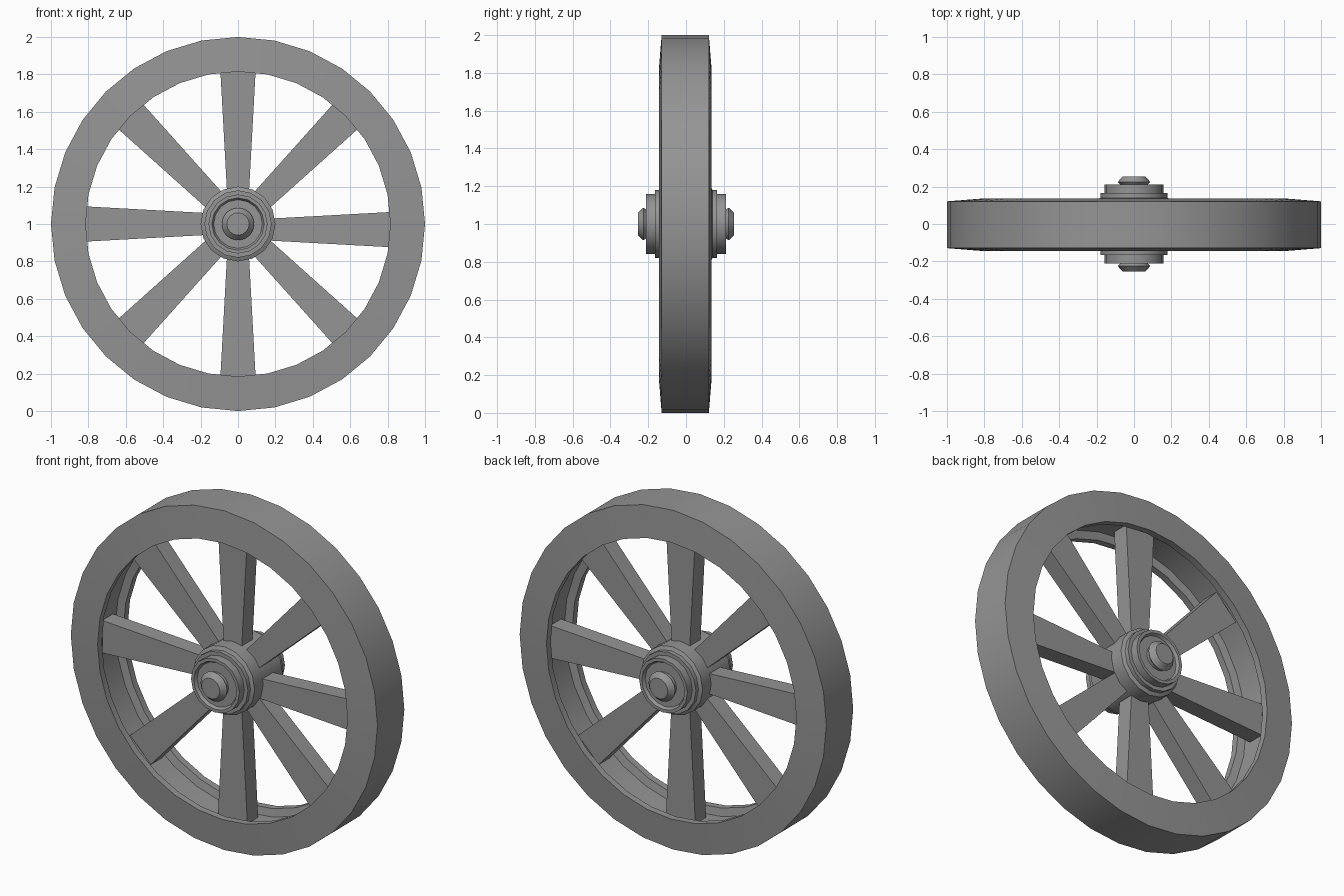
import bpy, bmesh, math
from mathutils import Matrix, Vector

cube = bpy.data.objects.get("Cube")
if cube:
    bpy.data.objects.remove(cube)

gray = bpy.data.materials.new("plain gray")
gray.use_nodes = True
color = (0.3, 0.3, 0.3, 1)
gray.diffuse_color = color
gray.node_tree.nodes["Principled BSDF"].inputs["Base Color"].default_value = color
CENTER = Vector((0, 0, 1))


def finish(name, bm, smooth=True):
    bmesh.ops.recalc_face_normals(bm, faces=bm.faces)
    mesh = bpy.data.meshes.new(name)
    bm.to_mesh(mesh)
    bm.free()
    mesh.materials.append(gray)
    obj = bpy.data.objects.new(name, mesh)
    obj.location = CENTER
    bpy.context.collection.objects.link(obj)
    if smooth:
        bpy.ops.object.select_all(action="DESELECT")
        obj.select_set(True)
        bpy.context.view_layer.objects.active = obj
        bpy.ops.object.shade_smooth_by_angle(angle=math.radians(30))
    return obj


def lathe(name, profile, sides, closed=False):
    """Turn a (radius, y) profile around the axle."""
    bm = bmesh.new()
    rings = []
    for r, y in profile:
        rings.append([bm.verts.new((r * math.sin(2 * math.pi * i / sides), y,
                                    r * math.cos(2 * math.pi * i / sides)))
                      for i in range(sides)])
    pairs = list(zip(rings, rings[1:]))
    if closed:
        pairs.append((rings[-1], rings[0]))
    for a, b in pairs:
        for i in range(sides):
            j = (i + 1) % sides
            bm.faces.new((a[i], a[j], b[j], b[i]))
    if not closed:
        bm.faces.new(rings[0])
        bm.faces.new(rings[-1])
    return finish(name, bm)


def mirrored(half):
    """Complete a profile that runs from the front to the middle."""
    return half + [(r, -y) for r, y in reversed(half)]


# Rim with tapered side faces and a channel on the inside
rim = lathe("rim", mirrored([(1.0, -0.125), (0.815, -0.14), (0.815, -0.10), (0.86, -0.09)]),
            32, closed=True)
rim.location.y = -0.004

# Stepped hub with recessed ends
lathe("hub", mirrored([(0.13, -0.195), (0.14, -0.212), (0.158, -0.212), (0.158, -0.165),
                       (0.18, -0.165), (0.18, -0.14), (0.2, -0.13), (0.2, -0.08)]), 16)

# Axle with chamfered caps
lathe("axle", mirrored([(0.06, -0.255), (0.087, -0.225), (0.075, -0.212), (0.075, -0.18)]), 16)

# Eight tapered spokes
for n in range(8):
    bm = bmesh.new()
    bmesh.ops.create_cube(bm, size=1)
    for v in bm.verts:
        outer = v.co.z > 0
        v.co = Vector((math.copysign(0.096 if outer else 0.056, v.co.x),
                       math.copysign(0.05, v.co.y),
                       0.85 if outer else 0.12))
    bm.transform(Matrix.Rotation(n * math.pi / 4, 4, "Y"))
    spoke = finish(f"spoke_{n + 1}", bm, smooth=False)
    if n == 2:
        spoke.location.z -= 0.03
